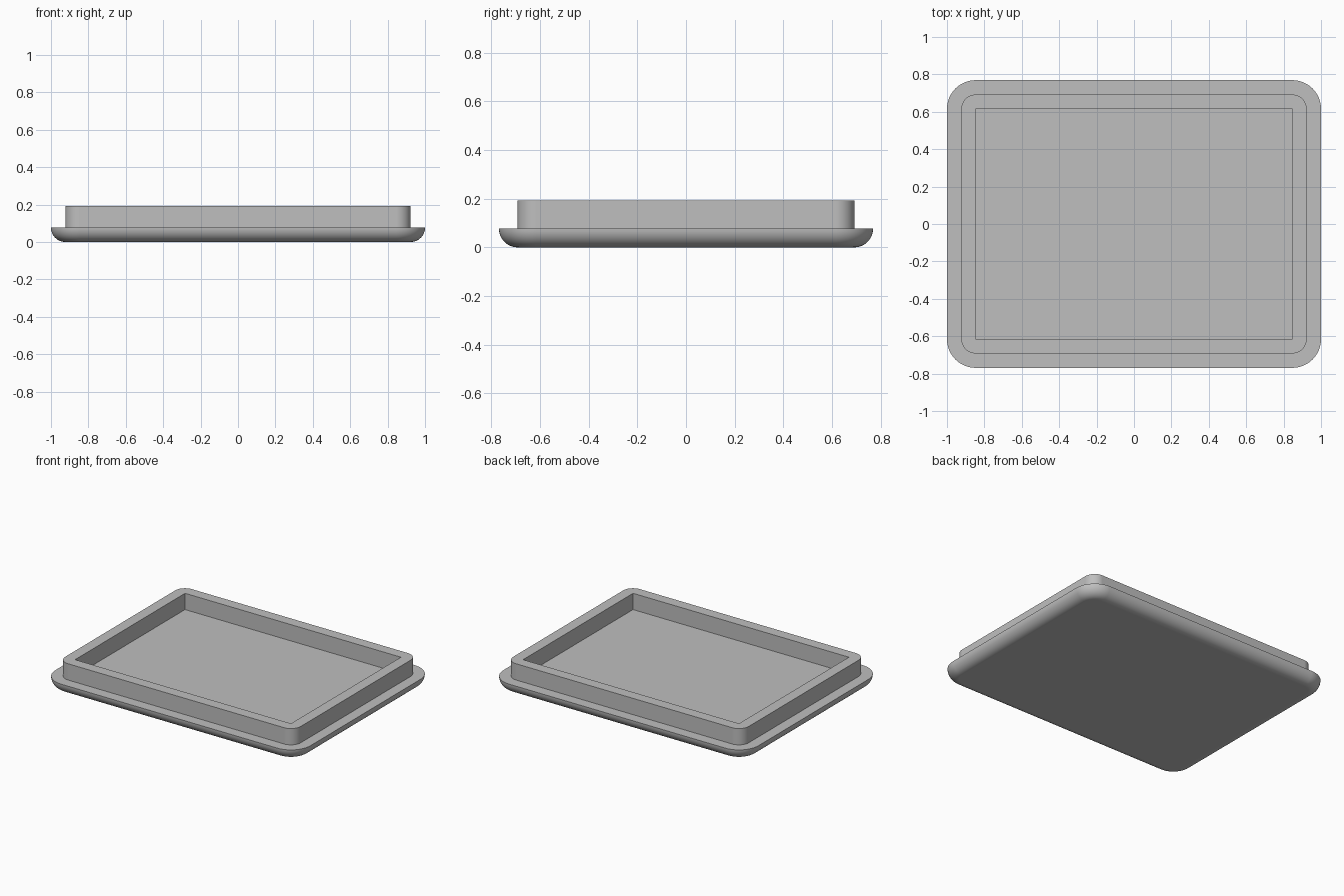
import bpy, bmesh, math

cube = bpy.data.objects.get("Cube")
if cube:
    bpy.data.objects.remove(cube, do_unlink=True)

U = 2 / 26                       # base unit: lip width, wall thickness, edge radius
HALF_X, HALF_Y = 13 * U, 10 * U
CORNER = 2 * U
TOP = 2.5 * U
ARC_STEPS, CORNER_STEPS = 12, 12

grey = bpy.data.materials.new("plain grey")
grey.use_nodes = True
colour = (0.52, 0.52, 0.52, 1)
grey.diffuse_color = colour
grey.node_tree.nodes["Principled BSDF"].inputs["Base Color"].default_value = colour


def rounded_ring(bm, inset, z):
    """Rounded rectangle of vertices, inset from the outer outline."""
    radius = CORNER - inset
    cx, cy = HALF_X - CORNER, HALF_Y - CORNER
    verts = []
    for quarter, (sx, sy) in enumerate([(1, 1), (-1, 1), (-1, -1), (1, -1)]):
        for i in range(CORNER_STEPS + 1):
            a = (quarter + i / CORNER_STEPS) * math.pi / 2
            verts.append(bm.verts.new((sx * cx + radius * math.cos(a),
                                       sy * cy + radius * math.sin(a), z)))
    return verts


# Section from the underside, round the edge, over the lip and wall, to the floor
profile = []
for i in range(ARC_STEPS + 1):
    a = i / ARC_STEPS * math.pi / 2
    profile.append((U - U * math.sin(a), U - U * math.cos(a)))
profile += [(U, U), (U, TOP), (CORNER, TOP), (CORNER, U)]

# Loft the section round the tray and close the underside and floor
bm = bmesh.new()
rings = [rounded_ring(bm, inset, z) for inset, z in profile]
for low, high in zip(rings, rings[1:]):
    n = len(low)
    for i in range(n):
        j = (i + 1) % n
        bm.faces.new((low[i], low[j], high[j], high[i]))
bm.faces.new(rings[0][::-1])
bm.faces.new(rings[-1])
bmesh.ops.remove_doubles(bm, verts=bm.verts[:], dist=0.0001)
bmesh.ops.recalc_face_normals(bm, faces=bm.faces[:])

mesh = bpy.data.meshes.new("tray_lid")
bm.to_mesh(mesh)
bm.free()
mesh.materials.append(grey)
tray = bpy.data.objects.new("tray_lid", mesh)
bpy.context.collection.objects.link(tray)

# Smooth rounded edges, crisp rim
bpy.ops.object.select_all(action="DESELECT")
tray.select_set(True)
bpy.context.view_layer.objects.active = tray
bpy.ops.object.shade_smooth_by_angle(angle=math.radians(30))
weighted = tray.modifiers.new("flat_face_normals", "WEIGHTED_NORMAL")
weighted.keep_sharp = True
